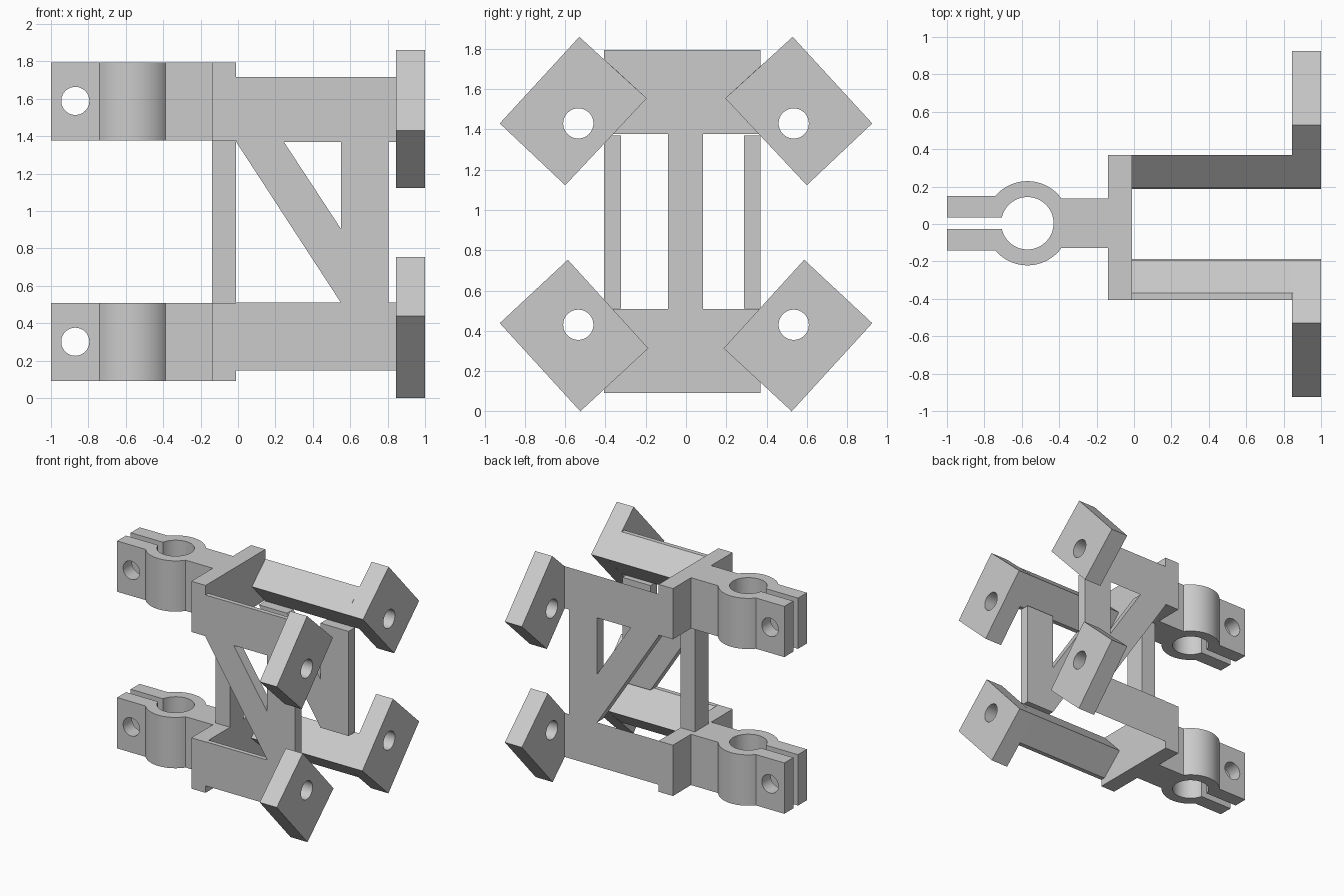
import bpy, bmesh, math
from mathutils import Vector

cube = bpy.data.objects.get("Cube")
if cube:
    bpy.data.objects.remove(cube, do_unlink=True)

COLOUR = (0.6, 0.6, 0.6, 1)
grey = bpy.data.materials.new("plain grey")
grey.use_nodes = True
grey.diffuse_color = COLOUR
grey.node_tree.nodes["Principled BSDF"].inputs["Base Color"].default_value = COLOUR

# Maps a 2D profile point and a depth to 3D for each extrusion axis
PLACE = {
    "x": lambda a, b, d: (d, a, b),
    "y": lambda a, b, d: (a, d, b),
    "z": lambda a, b, d: (a, b, d),
}


def prism(name, axis, profile, start, end):
    """Extrude a closed profile along an axis."""
    bm = bmesh.new()
    verts = [bm.verts.new(PLACE[axis](a, b, start)) for a, b in profile]
    face = bm.faces.new(verts)
    moved = bmesh.ops.extrude_face_region(bm, geom=[face])["geom"]
    shift = Vector(PLACE[axis](0, 0, end - start))
    bmesh.ops.translate(bm, vec=shift,
                        verts=[g for g in moved if isinstance(g, bmesh.types.BMVert)])
    bmesh.ops.recalc_face_normals(bm, faces=bm.faces)
    mesh = bpy.data.meshes.new(name)
    bm.to_mesh(mesh)
    bm.free()
    mesh.materials.append(grey)
    obj = bpy.data.objects.new(name, mesh)
    bpy.context.collection.objects.link(obj)
    return obj


def rect(a0, a1, b0, b1):
    return [(a0, b0), (a1, b0), (a1, b1), (a0, b1)]


def arc(cx, cy, r, start, end, steps):
    return [(cx + r * math.cos(start + (end - start) * i / steps),
             cy + r * math.sin(start + (end - start) * i / steps))
            for i in range(steps + 1)]


def drill(obj, axis, a, b, radius, start, end):
    """Cut a round hole through a part, then smooth its curved walls."""
    ring = arc(a, b, radius, 0, math.tau, 48)[:-1]
    cutter = prism("hole_cutter", axis, ring, start, end)
    cutter.hide_render = True
    mod = obj.modifiers.new("hole", "BOOLEAN")
    mod.operation, mod.solver, mod.object = "DIFFERENCE", "EXACT", cutter
    graph = bpy.context.evaluated_depsgraph_get()
    mesh = bpy.data.meshes.new_from_object(obj.evaluated_get(graph))
    obj.modifiers.clear()
    obj.data = mesh
    bpy.data.objects.remove(cutter, do_unlink=True)
    bpy.ops.object.select_all(action="DESELECT")
    obj.select_set(True)
    bpy.context.view_layer.objects.active = obj
    bpy.ops.object.shade_smooth_by_angle(angle=math.radians(30))


# Split clamp outline: neck, outer ring, two ears and the bore in one loop
CX, CY, OUTER, BORE = -0.57, 0.004, 0.225, 0.14
NECK, EAR, SLOT = 0.131, 0.147, 0.031
neck_angle = math.asin(NECK / OUTER)
ear_angle = math.pi - math.asin(EAR / OUTER)
slot_angle = math.pi - math.asin(SLOT / BORE)
upper = [(-0.13, CY + NECK)] + arc(CX, CY, OUTER, neck_angle, ear_angle, 28)
upper += [(-1, CY + EAR), (-1, CY + SLOT)]
bore = arc(CX, CY, BORE, slot_angle, -slot_angle, 56)
lower = [(x, 2 * CY - y) for x, y in reversed(upper)]
clamp_outline = upper + bore + lower

# Tube clamps and the cross plates they sit on
for level, z0, z1 in (("lower", 0.09, 0.508), ("upper", 1.378, 1.795)):
    clamp = prism(level + "_clamp", "z", clamp_outline, z0, z1)
    drill(clamp, "y", -0.87, (z0 + z1) / 2 + 0.002, 0.075, -0.5, 0.5)
    prism(level + "_cross_plate", "z", rect(-0.14, -0.01, -0.407, 0.37), z0, z1)

# Upright joining the two cross plates
prism("centre_post", "z", rect(-0.14, -0.01, -0.09, 0.085), 0.508, 1.378)

# Side truss: diagonal brace and upright in one sheet
truss = [(-0.01, 1.37), (0.245, 1.37), (0.55, 0.905), (0.55, 1.37),
         (0.805, 1.37), (0.805, 0.51), (0.55, 0.51)]

# Tilted end pads as half-section corners: inner, top, outer, bottom
pads = {
    "upper": ([(0.195, 1.555), (0.53, 1.86), (0.925, 1.43), (0.6, 1.123)], 1.716, 1.37, 1.43),
    "lower": ([(0.187, 0.313), (0.587, 0.753), (0.925, 0.438), (0.525, 0)], 0.51, 0.148, 0.43),
}

for side, s, outside in (("front", -1, 0.407), ("back", 1, 0.37)):
    prism(side + "_truss", "y", truss, s * outside, s * (outside - 0.083))
    for level, (corners, top, bottom, hole_z) in pads.items():
        # Wedge arm, flush with the inner faces of the pad
        section = [corners[0], (0.37, top), (0.37, bottom)]
        if outside > 0.37:
            section[2:2] = [(outside, top), (outside, bottom)]
        prism(f"{level}_{side}_arm", "x", [(s * y, z) for y, z in section], -0.01, 0.85)
        pad = prism(f"{level}_{side}_pad", "x", [(s * y, z) for y, z in corners], 0.845, 1)
        drill(pad, "x", s * 0.535, hole_z, 0.075, 0.5, 1.5)
